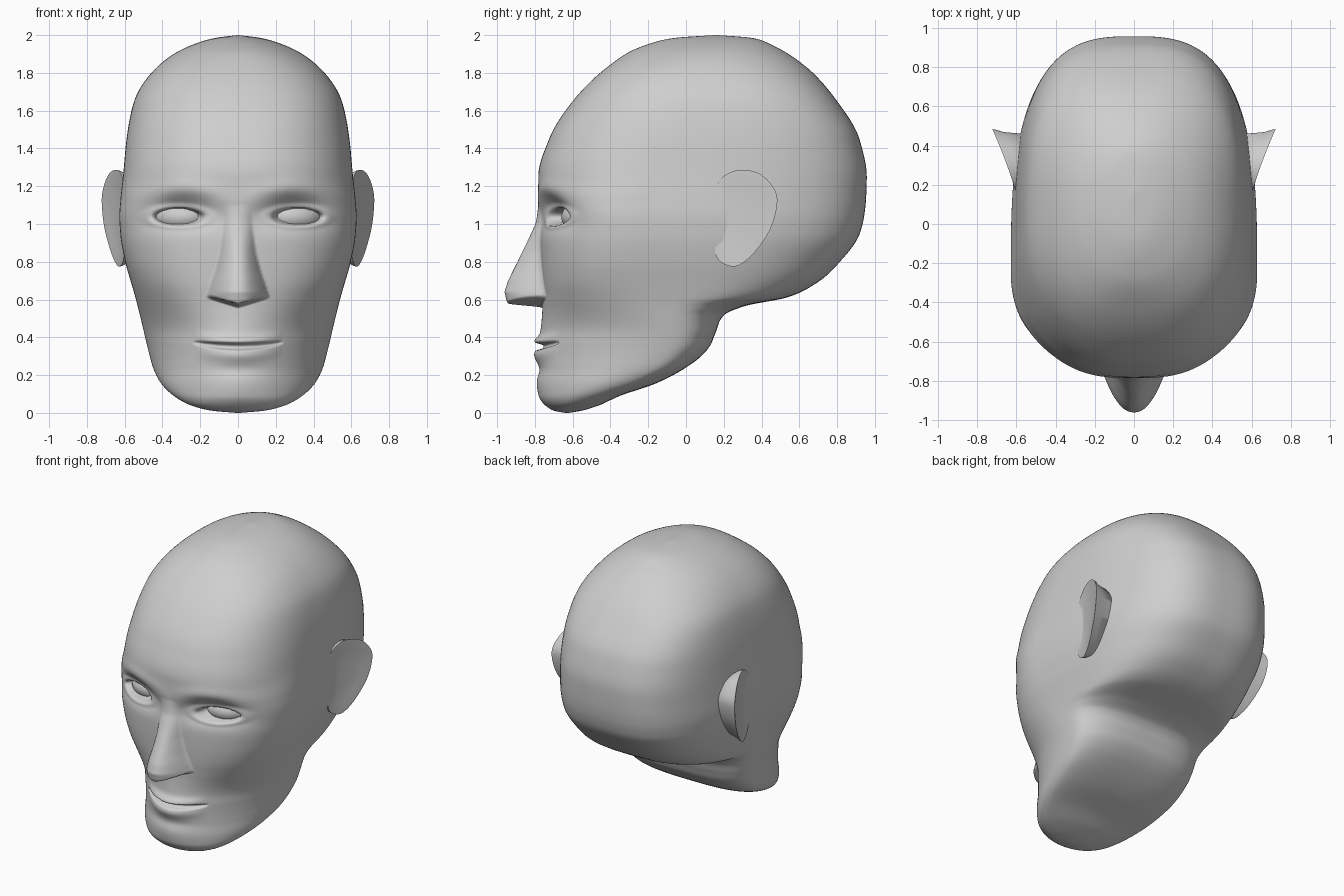
import bpy, bmesh, math

if "Cube" in bpy.data.objects:
    bpy.data.objects.remove(bpy.data.objects["Cube"])

skin = bpy.data.materials.new("plain_grey")
skin.diffuse_color = (0.62, 0.62, 0.62, 1)
skin.use_nodes = True
skin.node_tree.nodes["Principled BSDF"].inputs["Base Color"].default_value = skin.diffuse_color


def hermite(p, knots, i, u, closed=False):
    """Point at fraction u of span i on a smooth curve with uneven knots."""
    n, h = len(p), knots[i + 1] - knots[i]

    def slope(j, k):
        if not closed and (j == 0 or j == n - 1):
            a, b = (0, 1) if j == 0 else (n - 2, n - 1)
            return (p[b][k] - p[a][k]) / (knots[b] - knots[a])
        if closed:
            return (p[(j + 1) % n][k] - p[(j - 1) % n][k]) / 2
        h0, h1 = knots[j] - knots[j - 1], knots[j + 1] - knots[j]
        d0, d1 = (p[j][k] - p[j - 1][k]) / h0, (p[j + 1][k] - p[j][k]) / h1
        if d0 * d1 <= 0:                   # no overshoot at peaks
            return 0
        return (h0 + h1) * d0 * d1 / (d0 * h0 + d1 * h1)

    a, b = p[i], p[(i + 1) % n]
    return [(2 * u ** 3 - 3 * u * u + 1) * a[k] + (3 * u * u - 2 * u ** 3) * b[k]
            + h * ((u ** 3 - 2 * u * u + u) * slope(i, k) + (u ** 3 - u * u) * slope(i + 1, k))
            for k in range(len(a))]


def step(a, b, v):
    t = max(0.0, min(1.0, (v - a) / (b - a)))
    return t * t * (3 - 2 * t)


def bell(v, mid, width):
    return math.exp(-((v - mid) / width) ** 2)


def table(pairs, v, ease=False):
    if v <= pairs[0][0]:
        return pairs[0][1]
    for (a, p), (b, q) in zip(pairs, pairs[1:]):
        if v <= b:
            return p + (q - p) * (step(a, b, v) if ease else (v - a) / (b - a))
    return pairs[-1][1]


def loft(name, rings, angle=85):
    """Skin closed rings of equal length and fan both ends."""
    bm = bmesh.new()
    loops = [[bm.verts.new(c) for c in ring] for ring in rings]
    n = len(loops[0])
    for lo, hi in zip(loops, loops[1:]):
        for i in range(n):
            j = (i + 1) % n
            bm.faces.new((lo[i], lo[j], hi[j], hi[i]))
    for ring in (loops[0], loops[-1]):
        mid = bm.verts.new([sum(v.co[k] for v in ring) / n for k in range(3)])
        for i in range(n):
            bm.faces.new((ring[i], ring[(i + 1) % n], mid))
    bmesh.ops.recalc_face_normals(bm, faces=bm.faces)
    me = bpy.data.meshes.new(name)
    bm.to_mesh(me)
    bm.free()
    ob = bpy.data.objects.new(name, me)
    bpy.context.collection.objects.link(ob)
    finish(ob, angle)


def finish(ob, angle):
    ob.data.materials.append(skin)
    bpy.ops.object.select_all(action='DESELECT')
    ob.select_set(True)
    bpy.context.view_layer.objects.active = ob
    bpy.ops.object.shade_smooth_by_angle(angle=math.radians(angle))


# Head sections: height, front y, back y, half width, y of widest point
SECTIONS = [
    (0.0, -.64, -.62, .01, -.63), (.012, -.70, -.55, .14, -.63),
    (.04, -.745, -.46, .25, -.58), (.09, -.78, -.35, .34, -.48),
    (.16, -.79, -.15, .41, -.33), (.24, -.785, 0, .45, -.20),
    (.30, -.782, .08, .467, -.15), (.36, -.78, .13, .482, -.12),
    (.42, -.772, .155, .496, -.11), (.52, -.762, .205, .52, -.12),
    (.565, -.76, .31, .531, -.13), (.61, -.76, .53, .543, -.14),
    (.68, -.763, .68, .563, -.16), (.80, -.77, .815, .597, -.20),
    (.95, -.775, .92, .623, -.23), (1.04, -.777, .943, .628, -.24),
    (1.13, -.782, .953, .622, -.22), (1.25, -.782, .957, .609, -.15),
    (1.45, -.725, .918, .59, -.05), (1.65, -.60, .80, .55, .04),
    (1.82, -.43, .65, .44, .10), (1.93, -.26, .49, .285, .14),
    (1.985, -.06, .35, .12, .16), (2.0, .15, .17, .005, .16)]
# Squareness of the front and back halves by height
FRONT_POWER = [(0, 1.9), (.12, 1.8), (.42, 1.82), (.72, 2.4), (1.05, 2.25), (1.4, 2.4), (1.8, 2.5), (2, 2)]
BACK_POWER = [(0, 2), (.25, 3), (.5, 3), (.75, 2.9), (1.1, 2.95), (1.6, 2.85), (2, 2.1)]
NOSE_HEIGHT = [(.56, .175), (.60, .192), (.64, .2), (.70, .178), (.80, .122),
               (.90, .07), (1.0, .025), (1.1, 0)]
NOSE_WIDTH = [(.56, .155), (.62, .165), (.67, .15), (.75, .122), (.85, .095),
              (1.0, .075), (1.1, .07)]


def face_relief(x, z):
    """Forward offset of the face at a point, same on both sides."""
    x = abs(x)
    out = 0
    # nose, cut off sharply underneath
    base = .556 + .3 * x
    side = max(0, 1 - (x / table(NOSE_WIDTH, z)) ** 2.2)
    out += table(NOSE_HEIGHT, z) * side * step(base, base + .024, z)
    # eye socket under an arched brow
    brow = 1.19 - .7 * (x - .3) ** 2
    out -= .08 * bell(x, .30, .17) * bell(z, brow - .125, .075)
    out += .014 * bell(x, .28, .2) * bell(z, brow, .05)
    # eye opening with a raised lid rim
    eye = math.hypot((x - .315) / .128, (z - 1.037) / (.044 if z > 1.037 else .042))
    out += .012 * bell(eye, 1.25, .3)
    out -= .065 * (1 - step(.82, 1.1, eye))
    # lips and mouth slit
    mid = .351 + .4 * x * x
    span = max(0, 1 - (x / .235) ** 2)
    out += .024 * span * bell(z, mid + .03, .026)
    out += .022 * span * bell(z, mid - .042, .04)
    if span > 0:
        slit = abs(z - mid) / (.014 * span ** .5 + .003)
        out -= .04 * span ** .5 * (1 - step(.4, 1.4, slit))
    # hollow under the lower lip
    return out - .01 * bell(x, 0, .16) * bell(z, .225, .035)


def head_ring(row, count=224):
    z, front, back, w, yc = row
    z = max(0, min(2, z))
    nf, nb = table(FRONT_POWER, z, True), table(BACK_POWER, z, True)
    ring = []
    for i in range(count):
        a = 2 * math.pi * i / count
        a -= .5 * math.sin(a)              # closer columns across the face
        s, c = math.sin(a), math.cos(a)
        n, depth = (nf, yc - front) if c > 0 else (nb, back - yc)
        r = (abs(s) ** n + abs(c) ** n) ** (-1 / n)
        x, y = w * s * r, yc - c * r * depth
        if c > 0:
            y -= face_relief(x, z) * step(0, .35, c)
        ring.append((x, y, z))
    return ring


SUB = 10
knots = [0]
for a, b in zip(SECTIONS, SECTIONS[1:]):
    knots.append(knots[-1] + math.dist((a[0], a[1], a[3]), (b[0], b[1], b[3])))
rows = [hermite(SECTIONS, knots, i, k / SUB) for i in range(len(SECTIONS) - 1) for k in range(SUB)]
loft("head", [head_ring(r) for r in rows + [SECTIONS[-1]]])

# Eyeballs turned slightly outward behind the lids
for side, label in ((1, "left"), (-1, "right")):
    bpy.ops.mesh.primitive_uv_sphere_add(segments=32, ring_count=20, radius=1,
                                         location=(side * .305, -.535, 1.037))
    ob = bpy.context.object
    ob.name = label + "_eyeball"
    ob.scale = (.15, .12, .09)
    ob.rotation_euler = (0, 0, side * math.radians(23))
    finish(ob, 50)

# Ears: flared, slightly dished outer face narrowing back to the skull
EAR = [(.16, 1.19), (.21, 1.26), (.30, 1.287), (.40, 1.26), (.47, 1.18), (.482, 1.10),
       (.45, .98), (.38, .87), (.31, .80), (.24, .775), (.16, .83), (.15, 1.0)]
outline = [hermite(EAR, range(len(EAR) + 1), i, k / 5, True) for i in range(len(EAR)) for k in range(5)]


def ear_ring(side, scale, push, flat=None):
    ring = []
    for y, z in outline:
        y, z = .30 + (y - .30) * scale, 1.04 + (z - 1.04) * scale
        flare = .602 + .118 * (max(0, y - .15) / .33) ** 1.2 + push
        ring.append((side * (flare if flat is None else flat), y, z))
    return ring


for side, label in ((1, "left"), (-1, "right")):
    loft(label + "_ear", [ear_ring(side, .3, -.008), ear_ring(side, .7, -.006),
                          ear_ring(side, .92, 0), ear_ring(side, 1, 0),
                          ear_ring(side, .99, -.014), ear_ring(side, .92, -.05),
                          ear_ring(side, .84, 0, .5)])
